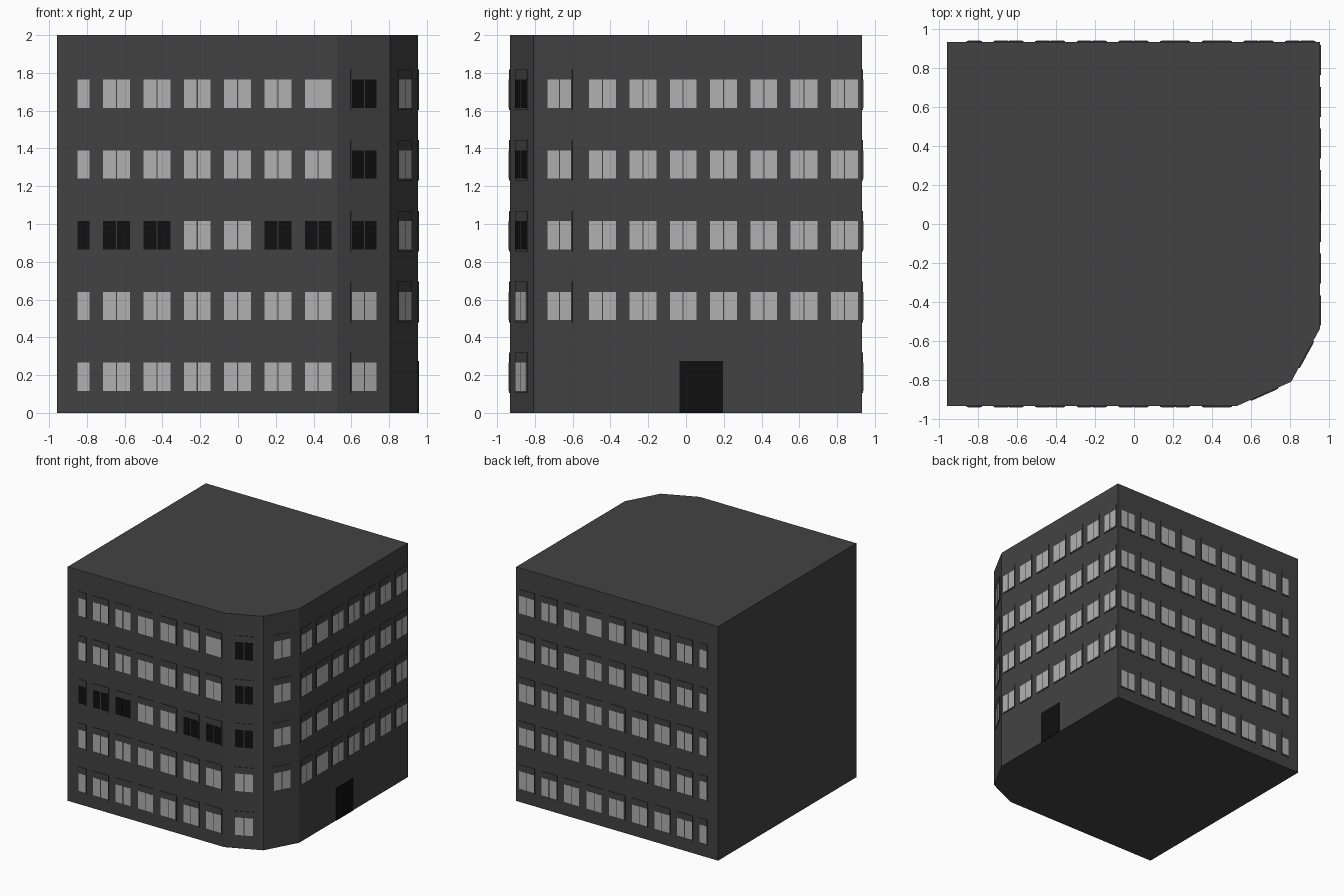
import bpy, bmesh
from mathutils import Vector, Matrix

if "Cube" in bpy.data.objects:
    bpy.data.objects.remove(bpy.data.objects["Cube"])


def material(name, v):
    m = bpy.data.materials.new(name)
    m.diffuse_color = (v, v, v, 1)
    m.use_nodes = True
    m.node_tree.nodes["Principled BSDF"].inputs["Base Color"].default_value = m.diffuse_color
    return m


WALL = material("wall_grey", 0.055)
LIGHT = material("pane_light", 0.44)
DARK = material("pane_dark", 0.005)


def finish(bm, name, mat):
    bmesh.ops.recalc_face_normals(bm, faces=bm.faces)
    me = bpy.data.meshes.new(name)
    bm.to_mesh(me)
    bm.free()
    me.materials.append(mat)
    ob = bpy.data.objects.new(name, me)
    bpy.context.collection.objects.link(ob)


# Main block: footprint with a faceted front-right corner
plan = [(-0.957, -0.933), (0.525, -0.933), (0.805, -0.808),
        (0.953, -0.535), (0.953, 0.933), (-0.957, 0.933)]
bm = bmesh.new()
base = bm.faces.new([bm.verts.new((x, y, 0)) for x, y in plan])
ext = bmesh.ops.extrude_face_region(bm, geom=[base], use_keep_orig=True)
bmesh.ops.translate(bm, vec=(0, 0, 2),
                    verts=[v for v in ext["geom"] if isinstance(v, bmesh.types.BMVert)])
finish(bm, "building_block", WALL)

frames, light, dark = bmesh.new(), bmesh.new(), bmesh.new()


def slab(bm, pos, normal, off, width, z0, z1, depth):
    """Thin box on a wall, shifted sideways by off and standing out by depth."""
    n = Vector((*normal, 0)).normalized()
    t = Vector((-n.y, n.x, 0))
    rot = Matrix((t, n, Vector((0, 0, 1)))).transposed().to_4x4()
    c = Vector((*pos, (z0 + z1) / 2)) + t * off + n * (depth / 2 - 0.002)
    size = Matrix.Diagonal((width, depth + 0.004, z1 - z0, 1))
    bmesh.ops.create_cube(bm, size=1, matrix=Matrix.Translation(c) @ rot @ size)


def window(pos, normal, row, black=False, single=False, undivided=False):
    z0 = 0.116 + 0.3747 * row
    z1 = z0 + 0.15
    w = 0.066 if single else 0.142
    slab(frames, pos, normal, 0, w + 0.012, z0 - 0.011, z1 + 0.054, 0.005)
    panes = dark if black else light
    if single or undivided:
        slab(panes, pos, normal, 0, w, z0, z1, 0.006)
    else:
        for s in (-1, 1):
            slab(panes, pos, normal, s * 0.037, 0.068, z0, z1, 0.006)


columns = [-0.643 + 0.2135 * i for i in range(8)]
for row in range(5):
    # Front wall
    window((-0.818, -0.933), (0, -1), row, black=row == 2, single=True)
    for i, x in enumerate(columns[:6]):
        window((x, -0.933), (0, -1), row, black=row == 2 and i not in (2, 3),
               undivided=(row, i) == (4, 5))
    # Back wall
    window((-0.818, 0.933), (0, 1), row, single=True)
    for i, x in enumerate(columns):
        window((x, 0.933), (0, 1), row, undivided=(row, i) in ((4, 4), (3, 5)))
    # First corner facet
    window((0.667, -0.8696), (0.125, -0.28), row, black=row >= 2)
    # Second corner facet and right wall have no ground floor windows
    if row:
        window((0.881, -0.668), (0.273, -0.148), row)
        for i in range(7):
            window((0.953, -0.442 + 0.2135 * i), (1, 0), row)

finish(frames, "window_frames", WALL)
finish(light, "window_panes", LIGHT)
finish(dark, "dark_window_panes", DARK)

# Entrance door
bm = bmesh.new()
slab(bm, (0.953, 0.08), (1, 0), 0, 0.23, 0, 0.275, 0.004)
finish(bm, "entrance_door", DARK)
